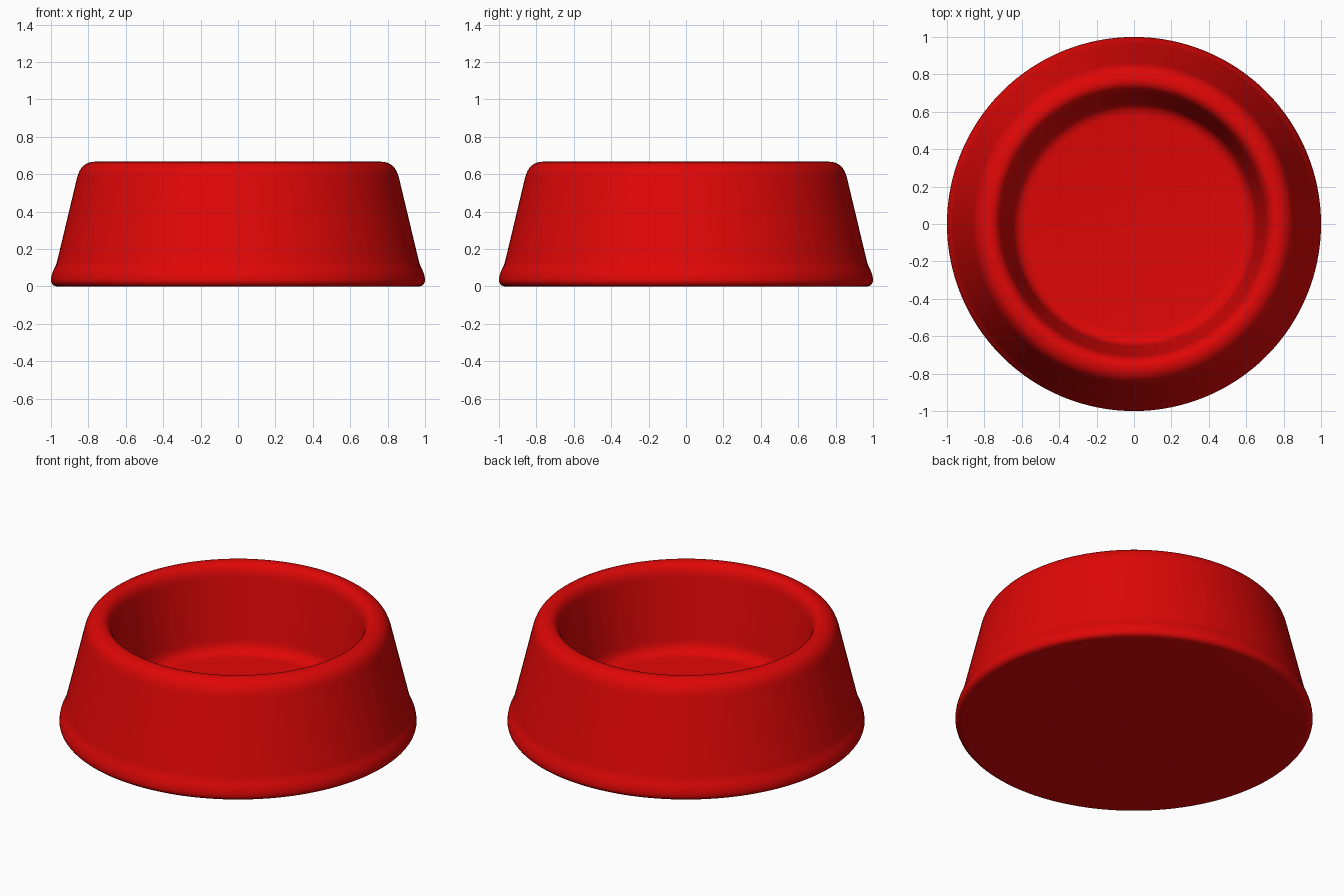
import bpy, bmesh, math

# Remove the default object
cube = bpy.data.objects.get("Cube")
if cube:
    bpy.data.objects.remove(cube, do_unlink=True)

red = bpy.data.materials.new("glossy red")
red.use_nodes = True
colour = (0.74, 0.002, 0.002, 1)
red.diffuse_color = colour
red.node_tree.nodes["Principled BSDF"].inputs["Base Color"].default_value = colour


def bezier(a, b, c, steps=8):
    """Rounded corner from a to c, pulled towards b."""
    return [tuple((1 - t) ** 2 * p + 2 * t * (1 - t) * q + t * t * r
                  for p, q, r in zip(a, b, c))
            for t in (i / steps for i in range(steps + 1))]


def lathe(name, profile, segments=128):
    """Spin an (r, z) profile round z; ends on the axis close with a cap."""
    bm = bmesh.new()
    rings = []
    for r, z in profile:
        rings.append([bm.verts.new((r * math.cos(a), r * math.sin(a), z))
                      for a in (math.tau * i / segments for i in range(segments))])
    for low, high in zip(rings, rings[1:]):
        for i in range(segments):
            j = (i + 1) % segments
            bm.faces.new((low[i], low[j], high[j], high[i]))
    bm.faces.new(rings[0][::-1])
    bm.faces.new(rings[-1])
    mesh = bpy.data.meshes.new(name)
    bm.to_mesh(mesh)
    bm.free()
    obj = bpy.data.objects.new(name, mesh)
    bpy.context.collection.objects.link(obj)
    mesh.materials.append(red)
    bpy.context.view_layer.objects.active = obj
    obj.select_set(True)
    bpy.ops.object.shade_smooth_by_angle(angle=math.radians(35))
    return obj


# Underside edge, flared foot, sloping wall, rounded rim, inner wall, floor
profile = (
    bezier((0.96, 0), (0.995, 0), (1.0, 0.03))
    + bezier((1.0, 0.03), (1.0, 0.06), (0.985, 0.09), 4)[1:]
    + bezier((0.985, 0.09), (0.972, 0.115), (0.967, 0.135), 4)[1:]
    + bezier((0.862, 0.575), (0.842, 0.667), (0.765, 0.667))
    + bezier((0.765, 0.667), (0.715, 0.662), (0.704, 0.585))[1:]
    + bezier((0.654, 0.235), (0.645, 0.158), (0.575, 0.155))
)
lathe("bowl", profile)
